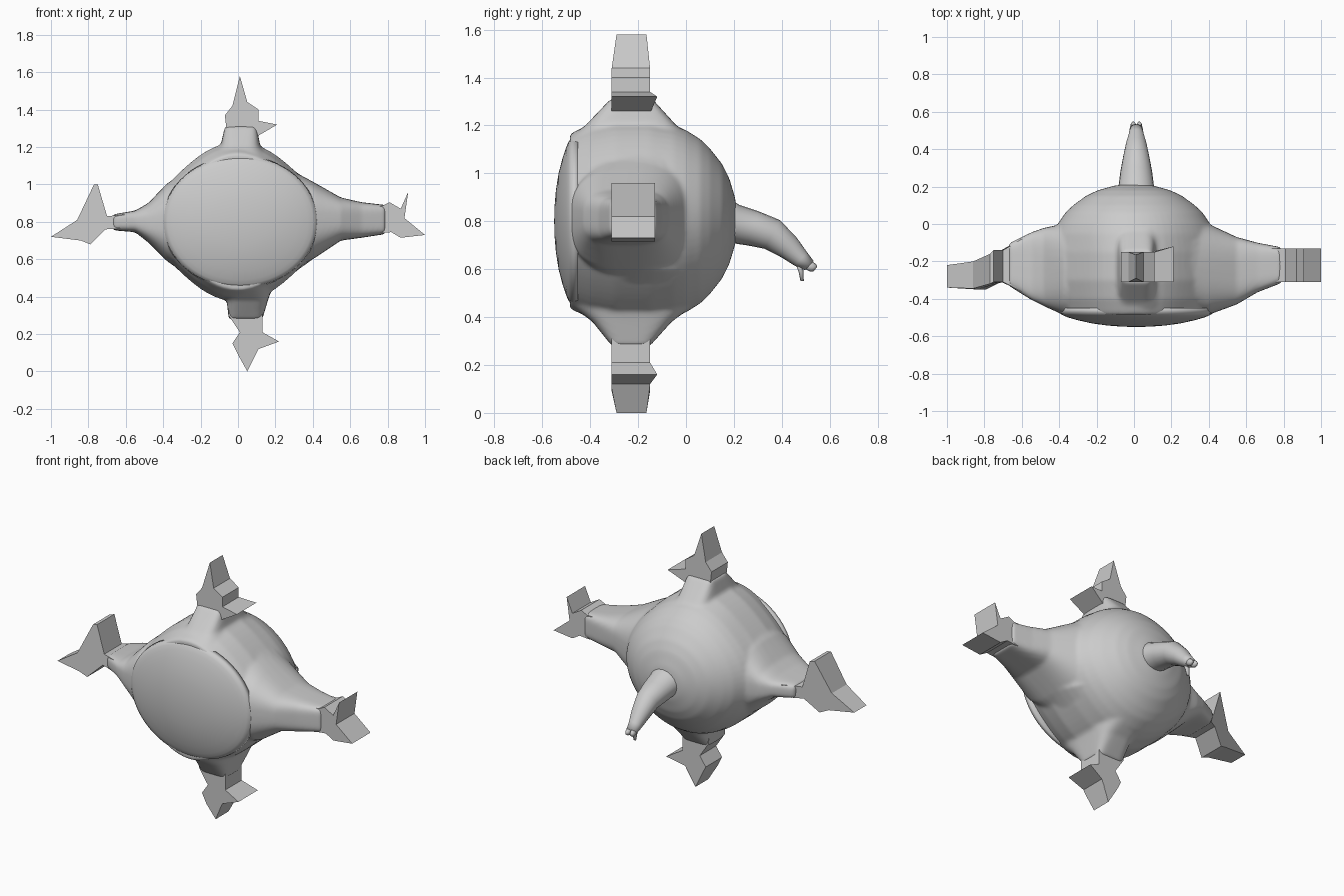
import bpy, bmesh
from math import sin, cos, pi


def finish(bm, name, smooth=True):
    bmesh.ops.recalc_face_normals(bm, faces=bm.faces)
    me = bpy.data.meshes.new(name)
    bm.to_mesh(me)
    bm.free()
    ob = bpy.data.objects.new(name, me)
    bpy.context.collection.objects.link(ob)
    for p in me.polygons:
        p.use_smooth = smooth
    return ob


def skin(bm, rings):
    # join successive closed rings of points and cap both ends
    vs = [[bm.verts.new(p) for p in r] for r in rings]
    n = len(vs[0])
    for a, b in zip(vs, vs[1:]):
        for i in range(n):
            j = (i + 1) % n
            bm.faces.new((a[i], a[j], b[j], b[i]))
    bm.faces.new(vs[0])
    bm.faces.new(vs[-1])
    bmesh.ops.recalc_face_normals(bm, faces=bm.faces)


def power(v, e):
    return (1 if v >= 0 else -1) * abs(v) ** e


def limb(bm, axis, secs, n=40):
    # sections (position on axis, y range, range on other axis), round to square
    rings = []
    for k, (t, y0, y1, b0, b1) in enumerate(secs):
        e = 1 - .65 * k / (len(secs) - 1)
        r = []
        for i in range(n):
            a = 2 * pi * i / n
            y = (y0 + y1) / 2 + (y1 - y0) / 2 * power(cos(a), e)
            b = (b0 + b1) / 2 + (b1 - b0) / 2 * power(sin(a), e)
            r.append((t, y, b) if axis == 'x' else (b, y, t))
        rings.append(r)
    skin(bm, rings)


def lathe(prof, bm, sx, sz, x=0, k=0, n=64):
    # round rings along y; k pulls the front rings toward a diamond shape
    rings = []
    for y, r in prof:
        kk = k * min(1, max(0, (.15 - y) / .3))
        ring = []
        for i in range(n):
            a = 2 * pi * i / n
            q = r * (1 - kk * sin(2 * a) ** 2)
            ring.append((x + sx * q * cos(a), y, .8 + sz * q * sin(a)))
        rings.append(ring)
    skin(bm, rings)


# Rounded body fused with its four flared limbs
bm = bmesh.new()
lathe([(-.485, .37), (-.47, .38), (-.4, .412), (-.3, .435), (-.15, .435), (-.05, .41), (0, .388),
       (.06, .35), (.1, .31), (.15, .245), (.18, .185), (.205, .1), (.214, .03)], bm, 1.05, .98, 0, .08)
limb(bm, 'x', [(.1, -.485, .1, .46, 1.14), (.27, -.485, .07, .53, 1.085), (.4, -.485, 0, .6, 1.015),
               (.55, -.43, -.07, .7, .93), (.66, -.365, -.1, .715, .905), (.79, -.315, -.125, .735, .89)])
limb(bm, 'x', [(-.1, -.485, .1, .46, 1.14), (-.25, -.485, .07, .5, 1.085), (-.38, -.485, 0, .59, 1.005),
               (-.48, -.44, -.02, .69, .9), (-.55, -.405, -.045, .745, .86), (-.67, -.33, -.105, .755, .84)])
limb(bm, 'z', [(1.0, -.485, .1, -.38, .4), (1.09, -.485, .08, -.25, .28), (1.15, -.485, .02, -.13, .17),
               (1.2, -.42, -.04, -.095, .12), (1.31, -.315, -.14, -.07, .1)])
limb(bm, 'z', [(.6, -.485, .12, -.38, .4), (.5, -.485, .08, -.25, .26), (.44, -.47, .02, -.12, .18),
               (.38, -.39, -.06, -.06, .16), (.28, -.31, -.15, -.05, .13)])
body = finish(bm, "body")
m = body.modifiers.new("fuse", 'REMESH')
m.mode = 'VOXEL'
m.voxel_size = .011
m.use_smooth_shade = True
m = body.modifiers.new("soften", 'SMOOTH')
m.factor = .5
m.iterations = 6

# Domed belly plate
bm = bmesh.new()
lathe([(-.45, .355), (-.478, .35), (-.49, .332), (-.5, .31), (-.515, .265), (-.532, .2), (-.543, .13),
       (-.549, .06), (-.55, .01)], bm, 1.17, 1, .012)
finish(bm, "belly")


# Flat-sided paws: outline points x, z, front y, back y
def paw(name, pts):
    bm = bmesh.new()
    skin(bm, [[(x, y0, z) for x, z, y0, y1 in pts], [(x, y1, z) for x, z, y0, y1 in pts]])
    return finish(bm, name, False)


def upright(pts, tip, f=-.31, b=-.15):
    # outline with a narrowed tip and a slightly wider thumb
    return [(x, z, f + .02, b - .015) if i == tip else (x, z, f, b + (.03 if x > .2 else 0))
            for i, (x, z) in enumerate(pts)]


paw("top_paw", upright([(-.085, 1.19), (-.06, 1.28), (-.07, 1.37), (-.03, 1.42), (.01, 1.58), (.05, 1.44),
                        (.11, 1.4), (.11, 1.34), (.21, 1.32), (.09, 1.25), (.11, 1.19)], 4))
paw("bottom_paw", upright([(-.055, .4), (-.05, .3), (.01, .21), (-.03, .15), (0, .09), (.05, 0), (.1, .1),
                           (.11, .12), (.22, .16), (.13, .21), (.13, .3), (.14, .4)], 5))
paw("right_paw", [(x, z, -.31, -.13) for x, z in
                  [(.72, .885), (.77, .885), (.81, .905), (.87, .87), (.91, .96), (.89, .82), (1, .73),
                   (.87, .715), (.82, .745), (.77, .74), (.72, .74)]])
paw("left_paw", [(-.6, .84, -.36, -.08), (-.7, .83, -.31, -.14), (-.75, 1, -.31, -.14), (-.77, 1, -.32, -.16),
                 (-.86, .81, -.345, -.2), (-1, .72, -.34, -.22), (-.84, .7, -.35, -.2),
                 (-.79, .68, -.35, -.18), (-.71, .76, -.31, -.14), (-.6, .765, -.36, -.08)])


# Drooping tail with small tip prongs: rings of y, z, tilt, x radius, other radius
def tube(bm, secs, x=.012, n=20):
    skin(bm, [[(x + rx * cos(2 * pi * i / n), y + r * sin(t) * sin(2 * pi * i / n),
                z + r * cos(t) * sin(2 * pi * i / n)) for i in range(n)] for y, z, t, rx, r in secs])


bm = bmesh.new()
tube(bm, [(.14, .81, .1, .12, .11), (.2, .79, .25, .095, .082), (.28, .77, .35, .085, .075),
          (.36, .745, .5, .07, .068), (.43, .69, .7, .055, .052), (.48, .642, .75, .04, .038),
          (.515, .615, .75, .034, .026)])
for dx in (-.016, .016):
    tube(bm, [(.5, .625, .75, .018, .024), (.53, .605, .75, .015, .02), (.54, .6, .75, .009, .012)],
         .012 + dx, 8)
tube(bm, [(.47, .63, 1.5, .02, .016), (.48, .59, 1.5, .014, .01), (.485, .55, 1.5, .009, .007)], .012, 8)
finish(bm, "tail")
